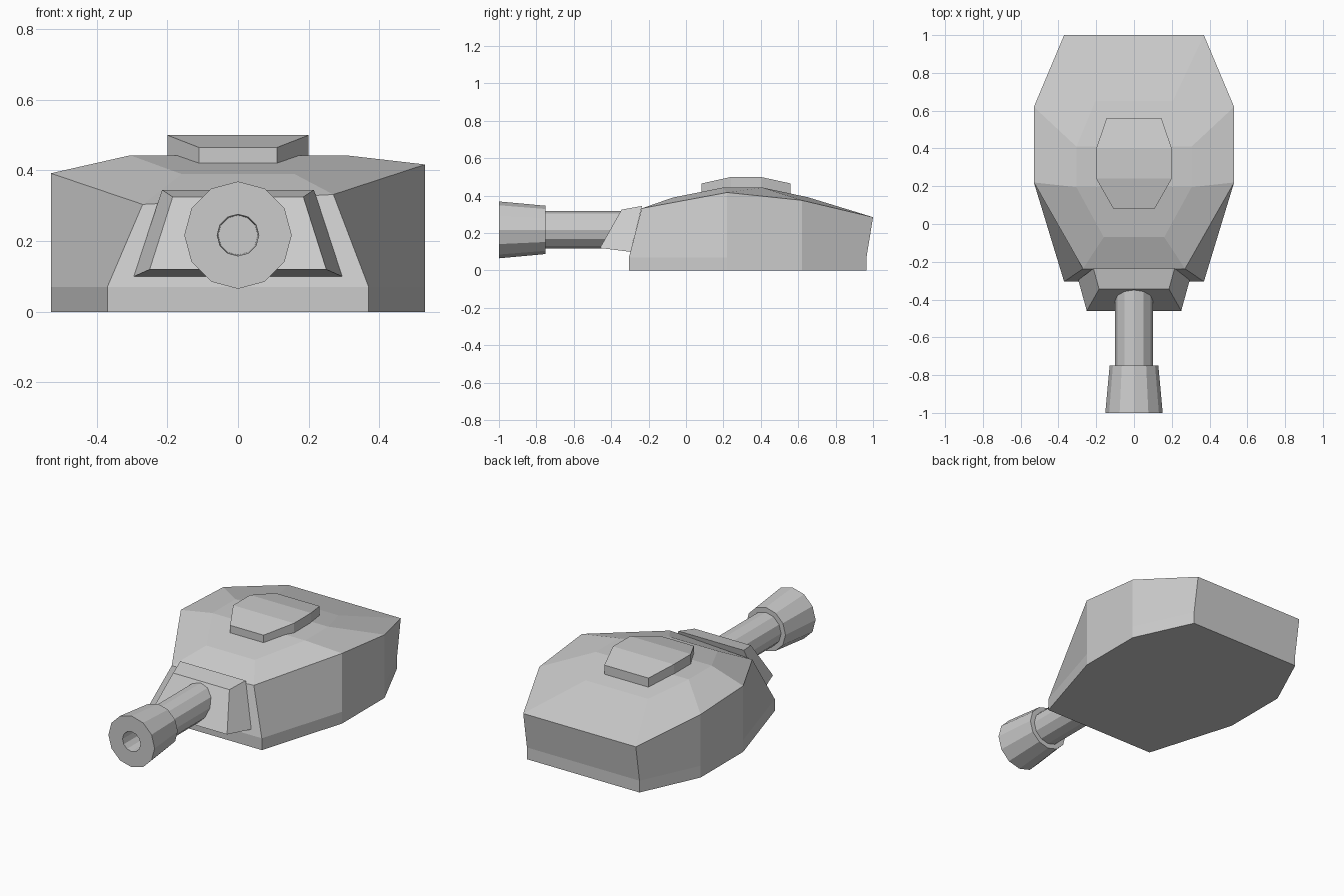
import bpy, bmesh, math

if "Cube" in bpy.data.objects:
    bpy.data.objects.remove(bpy.data.objects["Cube"])


def make_object(name, bm):
    bmesh.ops.recalc_face_normals(bm, faces=bm.faces)
    mesh = bpy.data.meshes.new(name)
    bm.to_mesh(mesh)
    bm.free()
    obj = bpy.data.objects.new(name, mesh)
    bpy.context.collection.objects.link(obj)
    return obj


def mirrored(half):
    """Closed ring from the right-hand points, listed front to back."""
    return half + [(-x, y, z) for x, y, z in reversed(half)]


def strip_cap(bm, ring):
    """Close a mirrored ring with left-to-right strips."""
    n = len(ring)
    for i in range(n // 2 - 1):
        bm.faces.new((ring[i], ring[i + 1], ring[n - 2 - i], ring[n - 1 - i]))


def loft(name, rings, cap=True):
    """Skin matching rings; optionally close both ends in strips."""
    bm = bmesh.new()
    vr = [[bm.verts.new(p) for p in r] for r in rings]
    n = len(rings[0])
    for a, b in zip(vr, vr[1:]):
        for i in range(n):
            j = (i + 1) % n
            bm.faces.new((a[i], a[j], b[j], b[i]))
    if cap:
        strip_cap(bm, vr[0])
        strip_cap(bm, vr[-1])
    return make_object(name, bm)


def lathe(name, profile, sides=12, axis_z=0.217):
    """Revolve (radius, y) points about the gun axis."""
    bm = bmesh.new()
    rings = []
    for r, y in profile:
        rings.append([bm.verts.new((r * math.sin(2 * math.pi * i / sides), y,
                                    axis_z + r * math.cos(2 * math.pi * i / sides)))
                      for i in range(sides)])
    for a, b in zip(rings, rings[1:]):
        for i in range(sides):
            j = (i + 1) % sides
            bm.faces.new((a[i], a[j], b[j], b[i]))
    bm.faces.new(rings[0])
    bm.faces.new(rings[-1])
    return make_object(name, bm)


# Turret shell: base, skirt line, shoulder edge and roof ring
plan = [(0.37, -0.305), (0.53, 0.22), (0.53, 0.62), (0.37, 0.965)]
base = mirrored([(x, y, 0) for x, y in plan])
skirt = mirrored([(x, y, 0.07) for x, y in plan])
shoulder = mirrored([(0.27, -0.237, 0.332), (0.53, 0.22, 0.417),
                     (0.53, 0.62, 0.375), (0.37, 1.0, 0.285)])
# The left shoulder sits slightly lower
shoulder[7] = (-0.27, -0.237, 0.304)
shoulder[6] = (-0.53, 0.22, 0.392)
roof = mirrored([(0.16, -0.07, 0.39), (0.305, 0.195, 0.443),
                 (0.305, 0.41, 0.443), (0.205, 0.65, 0.392)])
loft("turret_shell", [base, skirt, shoulder, roof])

# Roof hatch: low octagonal plate with sloping ends
hatch_plan = [(0.11, 0.083, 0.465), (0.2, 0.24, 0.5),
              (0.2, 0.40, 0.5), (0.145, 0.56, 0.465)]
hatch_top = mirrored(hatch_plan)
hatch_base = [(x, y, z - 0.063) for x, y, z in hatch_top]
loft("roof_hatch", [hatch_base, hatch_top])

# Gun mantlet: tapered, forward-leaning block
mantlet_back = mirrored([(0.295, -0.297, 0.10), (0.215, -0.235, 0.345)])
mantlet_front = mirrored([(0.25, -0.46, 0.12), (0.185, -0.345, 0.325)])
loft("gun_mantlet", [mantlet_back, mantlet_front])

# Barrel and hollow flared muzzle
lathe("gun_barrel", [(0.1, -0.32), (0.1, -0.76)])
lathe("gun_muzzle", [(0.098, -0.75), (0.129, -0.75), (0.152, -1.0),
                     (0.059, -1.0), (0.056, -0.78)])
